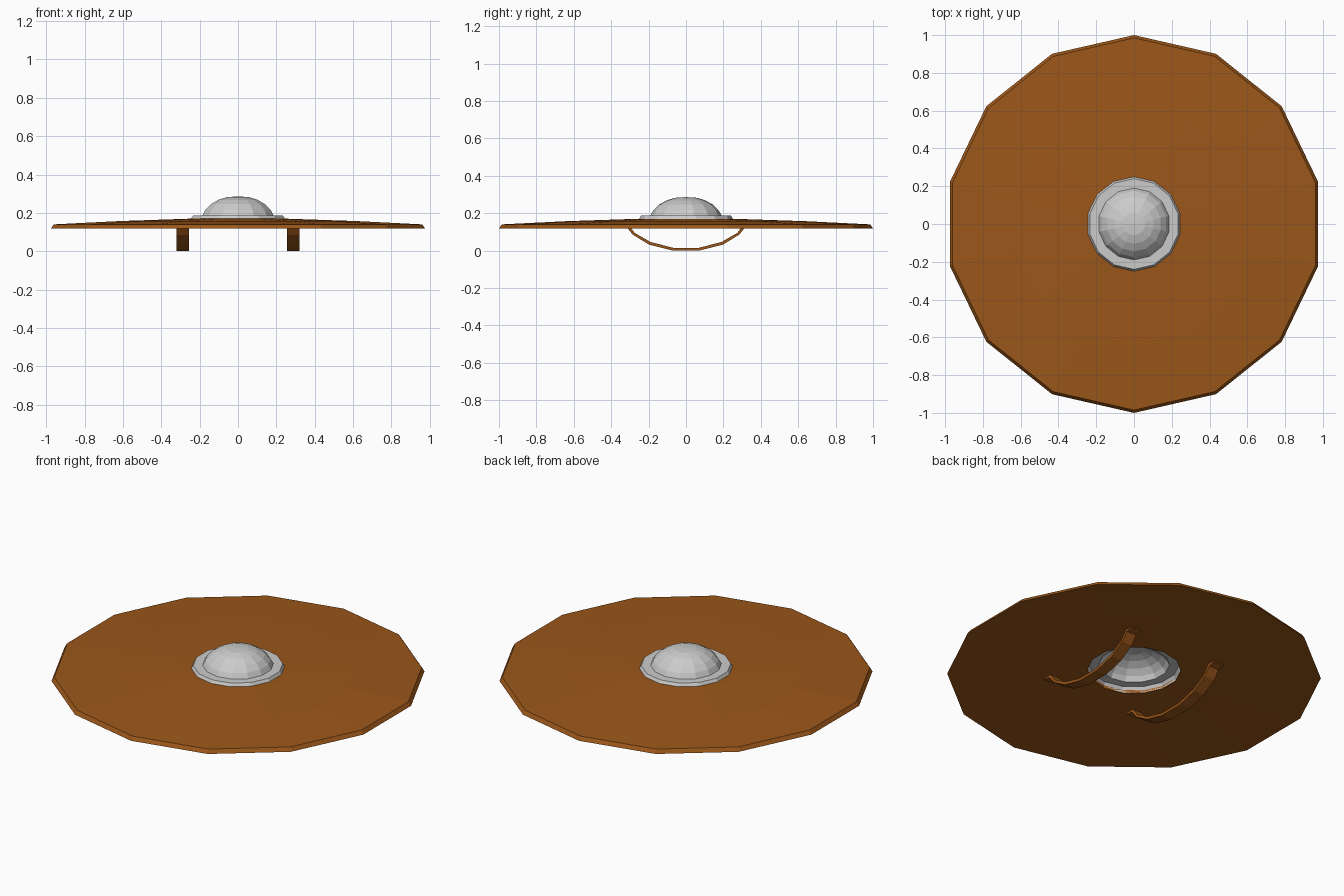
import bpy, bmesh
from math import sin, cos, pi

if "Cube" in bpy.data.objects:
    bpy.data.objects.remove(bpy.data.objects["Cube"])

SIDES = 14
brown = bpy.data.materials.new("brown_wood")
brown.diffuse_color = (0.33, 0.095, 0.01, 1)
brown.use_nodes = True
brown.node_tree.nodes["Principled BSDF"].inputs["Base Color"].default_value = brown.diffuse_color


def finish(name, bm, mat=None):
    me = bpy.data.meshes.new(name)
    bm.to_mesh(me)
    bm.free()
    ob = bpy.data.objects.new(name, me)
    bpy.context.collection.objects.link(ob)
    if mat:
        me.materials.append(mat)
    return ob


def lathe(name, profile, closed, mat=None):
    """Turn (radius, z) points around z; a corner points to +y."""
    bm = bmesh.new()
    rings = []
    for r, z in profile:
        if r == 0:
            rings.append([bm.verts.new((0, 0, z))] * SIDES)
        else:
            rings.append([bm.verts.new((r * sin(2 * pi * i / SIDES), r * cos(2 * pi * i / SIDES), z))
                          for i in range(SIDES)])
    pairs = list(zip(rings, rings[1:]))
    if closed:
        pairs.append((rings[-1], rings[0]))
    for a, b in pairs:
        for i in range(SIDES):
            j = (i + 1) % SIDES
            bm.faces.new(list(dict.fromkeys((a[i], b[i], b[j], a[j]))))
    bmesh.ops.recalc_face_normals(bm, faces=bm.faces)
    if not closed and sum(f.normal.z for f in bm.faces) < 0:
        bmesh.ops.reverse_faces(bm, faces=bm.faces)
    return finish(name, bm, mat)


# Slightly domed board with a round opening behind the boss
lathe("board", [(1.0, 0.118), (0.985, 0.14), (0.64, 0.157), (0.25, 0.17),
                (0.25, 0.153), (0.64, 0.138)], True, brown)

# Hollow metal boss with a flat flange
lathe("boss", [(0.25, 0.156), (0.25, 0.17), (0.24, 0.187), (0.19, 0.187), (0.175, 0.215),
               (0.145, 0.245), (0.105, 0.268), (0.06, 0.282), (0, 0.286)], False)

# Two curved straps on the back, each a bent strip with flat end tabs
half_out = [(0.072, 0.0), (0.198, 0.032), (0.285, 0.085), (0.322, 0.132), (0.367, 0.138)]
half_in = [(0.07, 0.015), (0.19, 0.046), (0.275, 0.095), (0.312, 0.145), (0.367, 0.15)]
outer = [(-y, z) for y, z in reversed(half_out)] + half_out
inner = [(-y, z) for y, z in reversed(half_in)] + half_in
for name, x in (("left_strap", -0.288), ("right_strap", 0.288)):
    bm = bmesh.new()
    rows = [[bm.verts.new((x + s, y, z)) for s, (y, z) in
             ((-0.033, o), (0.033, o), (0.033, i), (-0.033, i))]
            for o, i in zip(outer, inner)]
    for a, b in zip(rows, rows[1:]):
        for k in range(4):
            n = (k + 1) % 4
            bm.faces.new((a[k], a[n], b[n], b[k]))
    bm.faces.new(rows[0])
    bm.faces.new(rows[-1])
    bmesh.ops.recalc_face_normals(bm, faces=bm.faces)
    finish(name, bm, brown)
